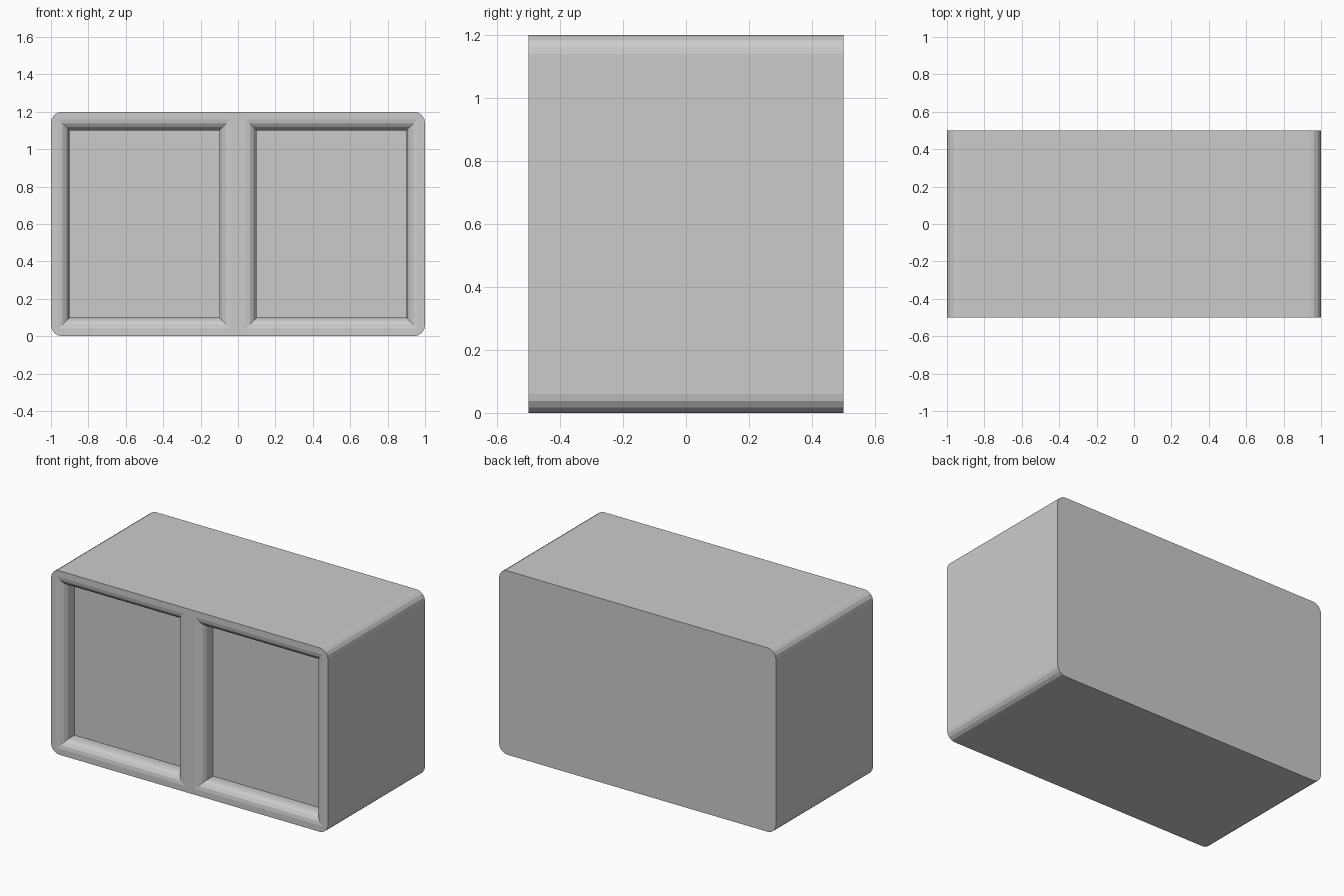
import bpy, bmesh
from math import sin, cos, pi

if "Cube" in bpy.data.objects:
    bpy.data.objects.remove(bpy.data.objects["Cube"])

R, SEG = 0.06, 4          # edge rounding
DEPTH = 0.10              # panel recess


def loft(name, rings):
    """Closed solid through a list of equal-length point rings."""
    bm = bmesh.new()
    loops = [[bm.verts.new(p) for p in ring] for ring in rings]
    n = len(loops[0])
    for a, b in zip(loops, loops[1:]):
        for i in range(n):
            j = (i + 1) % n
            bm.faces.new((a[i], a[j], b[j], b[i]))
    bm.faces.new(loops[0])
    bm.faces.new(loops[-1])
    bmesh.ops.recalc_face_normals(bm, faces=bm.faces[:])
    mesh = bpy.data.meshes.new(name)
    bm.to_mesh(mesh)
    bm.free()
    ob = bpy.data.objects.new(name, mesh)
    bpy.context.collection.objects.link(ob)
    return ob


# Cabinet body: rounded rectangle swept front to back
profile = []
for k, (cx, cz) in enumerate([(1 - R, 1.2 - R), (R - 1, 1.2 - R), (R - 1, R), (1 - R, R)]):
    for s in range(SEG + 1):
        a = pi / 2 * (k + s / SEG)
        profile.append((cx + R * cos(a), cz + R * sin(a)))
body = loft("cabinet_body", [[(x, y, z) for x, z in profile] for y in (-0.5, 0.5)])


# Recess cutters: opening with a rounded lip, narrowing to the sunken panel
def rect(cx, y, grow):
    w, h = 0.4 + grow, 0.5 + grow
    return [(cx + sx * w, y, 0.6 + sz * h) for sx, sz in ((-1, -1), (1, -1), (1, 1), (-1, 1))]


for side, cx in (("left", -0.5), ("right", 0.5)):
    rings = [rect(cx, -0.6, R)]
    for s in range(SEG + 1):
        t = pi / 2 * s / SEG
        rings.append(rect(cx, -0.5 + R * (1 - cos(t)), R * (1 - sin(t))))
    rings.append(rect(cx, -0.5 + DEPTH, 0))
    cutter = loft(side + "_recess_cutter", rings)
    cutter.hide_render = True
    cutter.hide_set(True)
    mod = body.modifiers.new(side + "_recess", 'BOOLEAN')
    mod.operation = 'DIFFERENCE'
    mod.solver = 'EXACT'
    mod.object = cutter
